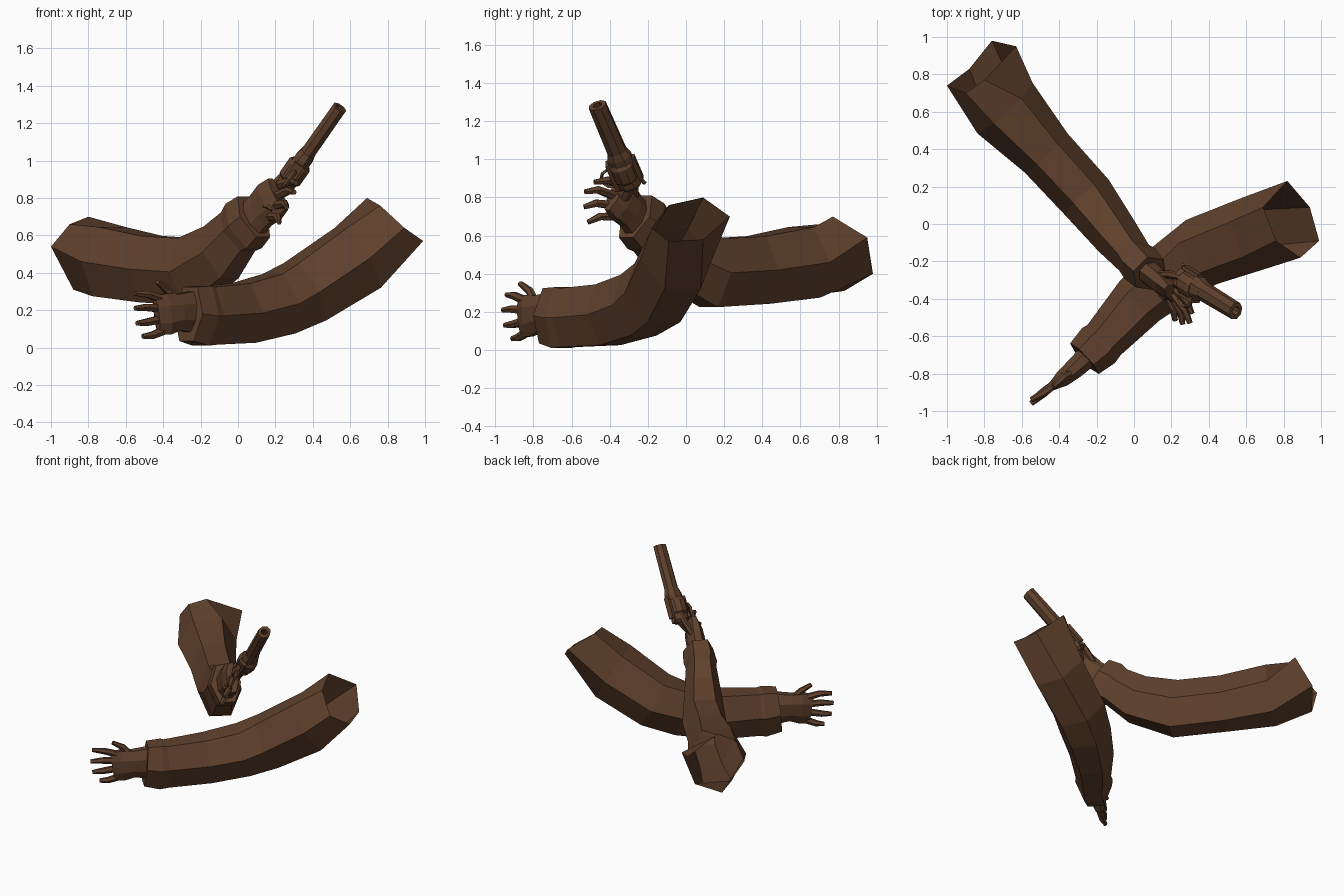
import bpy, bmesh, math
from mathutils import Vector as V

cube = bpy.data.objects.get("Cube")
if cube:
    bpy.data.objects.remove(cube, do_unlink=True)

brown = bpy.data.materials.new("brown")
brown.use_nodes = True
colour = (0.118, 0.053, 0.026, 1)
brown.diffuse_color = colour
brown.node_tree.nodes["Principled BSDF"].inputs["Base Color"].default_value = colour


def tube(name, path, sizes, sides=6, up=V((0, 0, 1)), axis=None, phase=0.0,
         caps=(True, True), rim=None, loop=False):
    """Loft elliptical rings (half width, half height) along a path, after an optional given rim."""
    path = [V(p) for p in path]
    n = len(path)
    bm = bmesh.new()
    rings = []
    for i, p in enumerate(path):
        if loop:
            t = path[(i + 1) % n] - path[i - 1]
        else:
            t = path[min(i + 1, n - 1)] - path[max(i - 1, 0)]
        t = (axis or t).normalized()
        side = t.cross(up).normalized()
        top = side.cross(t)
        w, h = sizes[i % len(sizes)]
        ring = []
        for k in range(sides):
            a = 2 * math.pi * k / sides + phase
            ring.append(bm.verts.new(p + side * w * math.cos(a) + top * h * math.sin(a)))
        rings.append(ring)
    if rim:
        rings.insert(0, [bm.verts.new(p) for p in rim])
    for i in range(len(rings) if loop else len(rings) - 1):
        r, q = rings[i], rings[(i + 1) % len(rings)]
        for k in range(sides):
            j = (k + 1) % sides
            bm.faces.new((r[k], r[j], q[j], q[k]))
    if not loop:
        if caps[0]:
            bm.faces.new(rings[0])
        if caps[1]:
            bm.faces.new(rings[-1])
    bmesh.ops.recalc_face_normals(bm, faces=bm.faces)
    me = bpy.data.meshes.new(name)
    bm.to_mesh(me)
    bm.free()
    me.materials.append(brown)
    ob = bpy.data.objects.new(name, me)
    bpy.context.collection.objects.link(ob)
    return ob


def fingers(prefix, joints, r=0.022):
    for name, base, mid, tip in joints:
        tube(prefix + name, (base, mid, tip), ((r, r * 1.15), (r, r), (r * .65, r * .65)), 6)


# Left sleeve: open at the shoulder, stepped cuff at the wrist
tube("left_sleeve",
     [(.64, -.05, .48), (.36, -.15, .30), (.22, -.25, .235),
      (.03, -.41, .185), (-.16, -.62, .17), (-.19, -.65, .17), (-.265, -.72, .18), (-.265, -.72, .18)],
     [(.20, .215), (.19, .20), (.175, .19), (.15, .185), (.12, .178),
      (.128, .185), (.112, .168), (.07, .12)],
     caps=(False, True),
     rim=[(.82, .23, .70), (.69, .09, .80), (.76, -.09, .76),
          (.89, -.18, .64), (.99, -.09, .57), (.94, .09, .58)])

# Left hand, held open with the thumb up
tube("left_palm", [(-.25, -.71, .19), (-.32, -.775, .19), (-.38, -.825, .18), (-.435, -.865, .17)],
     [(.065, .12), (.058, .105), (.048, .12), (.025, .11)], 8, phase=math.pi / 8)
fingers("left_", [
    ("index", (-.41, -.845, .26), (-.48, -.90, .285), (-.55, -.94, .29)),
    ("middle_finger", (-.42, -.85, .21), (-.49, -.91, .215), (-.55, -.96, .21)),
    ("ring_finger", (-.42, -.85, .15), (-.49, -.905, .135), (-.54, -.95, .13)),
    ("little_finger", (-.40, -.84, .09), (-.46, -.88, .065), (-.51, -.91, .06)),
    ("thumb", (-.33, -.79, .25), (-.38, -.82, .31), (-.43, -.87, .35))])

# Right sleeve
tube("right_sleeve",
     [(-.69, .62, .46), (-.47, .38, .42), (-.25, .14, .405),
      (-.09, -.07, .51), (.0, -.18, .62), (.03, -.21, .65), (.085, -.265, .70), (.085, -.265, .70)],
     [(.20, .215), (.155, .205), (.15, .21), (.125, .18), (.105, .15),
      (.115, .165), (.105, .15), (.07, .11)],
     caps=(False, True),
     rim=[(-1, .74, .54), (-.90, .70, .66), (-.80, .77, .70),
          (-.63, .95, .59), (-.76, .98, .40), (-.88, .83, .31)])

# Right hand, wrapped around the grip
tube("right_palm", [(.07, -.25, .68), (.12, -.29, .73), (.17, -.335, .78), (.215, -.375, .82)],
     [(.068, .11), (.064, .105), (.06, .12), (.04, .11)], 8, phase=math.pi / 8)
fingers("right_", [
    ("index", (.22, -.35, .87), (.28, -.41, .89), (.31, -.48, .88)),
    ("middle_finger", (.21, -.38, .81), (.27, -.46, .84), (.30, -.53, .83)),
    ("ring_finger", (.20, -.39, .76), (.25, -.47, .77), (.26, -.535, .75)),
    ("little_finger", (.17, -.37, .70), (.21, -.45, .70), (.22, -.515, .67)),
    ("thumb", (.13, -.27, .80), (.20, -.27, .88), (.26, -.29, .95))])

# Revolver frame of reference: along the barrel, down towards the grip, sideways
origin = V((.345, -.335, 1.0))
along = V((.54, -.33, .77)).normalized()
down = V((0, -1, 0))
down = (down - along * down.dot(along)).normalized()
across = along.cross(down)


def at(a, b=0.0, c=0.0):
    return origin + along * a + down * b + across * c


def bar(name, spans, sizes, sides=8, drop=0.0):
    return tube(name, [at(a, drop) for a in spans], sizes, sides,
                up=down, axis=along, phase=math.pi / sides)


# Barrel with a sunken bore, and the frame around the cylinder
bar("barrel", (0, .37, .37, .30), ((.043, .055), (.041, .05), (.022, .024), (.022, .024)), drop=.008)
bar("barrel_collar", (-.02, .02, .06), ((.052, .07), (.052, .07), (.043, .055)), drop=.01)
bar("cylinder", (-.13, -.115, -.03, -.012), ((.055, .055), (.068, .068), (.068, .068), (.055, .055)), 10, .015)
bar("top_strap", (-.15, 0), ((.028, .022),), 4, -.052)
bar("lower_frame", (-.17, 0), ((.04, .035),), 4, .068)
bar("recoil_plate", (-.185, -.165, -.12), ((.038, .048), (.055, .068), (.055, .068)), 8, .015)

# Hammer, trigger and guard, and curved grip
tube("hammer", [at(-.14, -.03), at(-.165, -.055), at(-.185, -.062)],
     [(.014, .02), (.012, .016), (.012, .009)], 4, up=across)
tube("trigger", [at(-.10, .07), at(-.10, .10), at(-.085, .125)], [(.007, .007)], 4, up=across)
tube("trigger_guard",
     [at(-.095 + .055 * math.cos(k * math.pi / 5), .10 + .045 * math.sin(k * math.pi / 5)) for k in range(10)],
     [(.009, .014)], 4, up=across, loop=True)
tube("grip", [at(-.14, .01), at(-.19, .04), at(-.24, .09), at(-.30, .14)],
     [(.05, .035), (.04, .032), (.04, .034), (.046, .036)], 8, up=across, phase=math.pi / 8)
